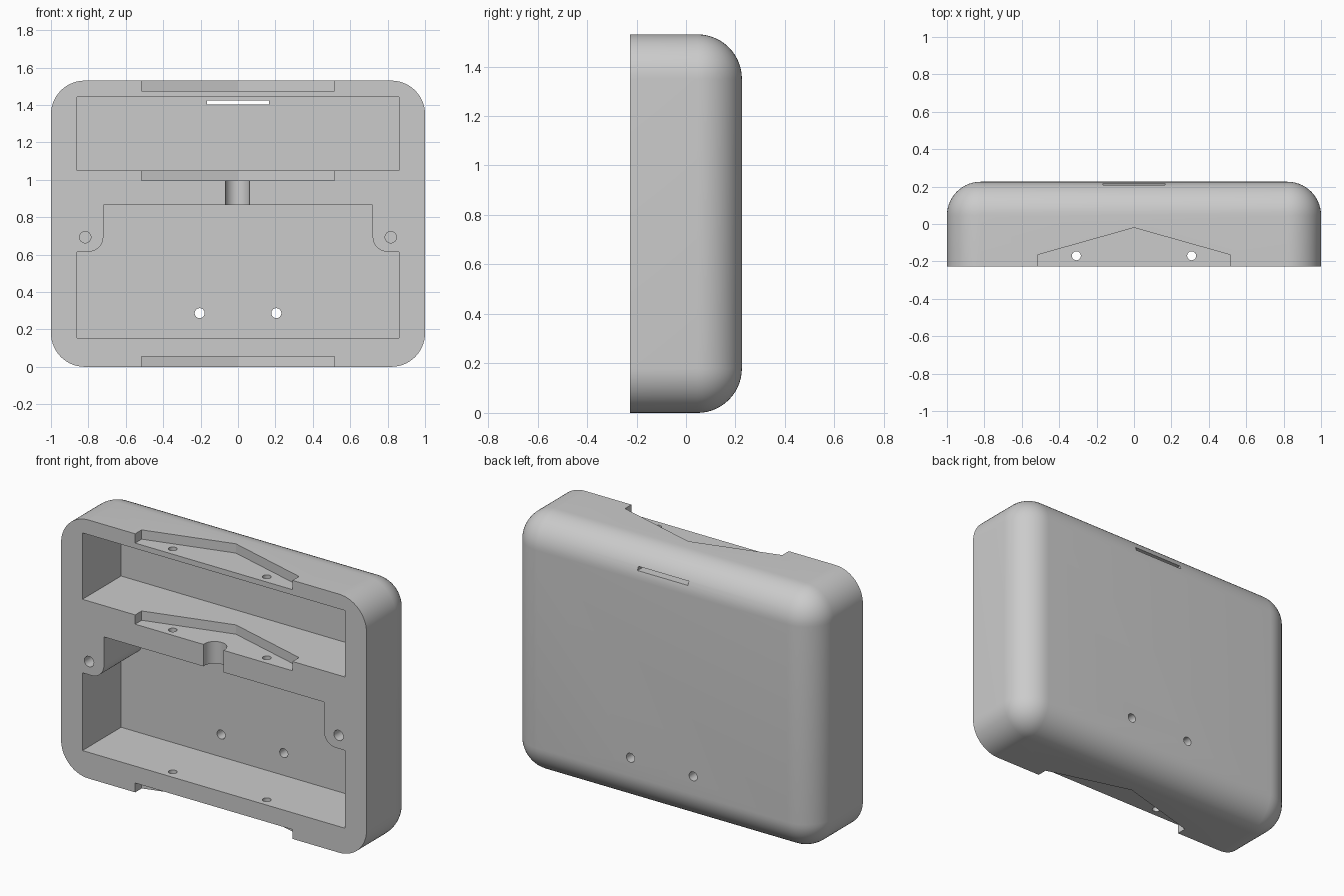
import bpy, bmesh, math
from mathutils import Vector

if "Cube" in bpy.data.objects:
    bpy.data.objects.remove(bpy.data.objects["Cube"])

W, H, FRONT, BACK = 1.0, 1.53, -0.226, 0.226
FLOOR = 0.135          # back wall of the pockets

grey = bpy.data.materials.new("light grey plastic")
grey.diffuse_color = (0.6, 0.6, 0.6, 1)
grey.use_nodes = True
grey.node_tree.nodes["Principled BSDF"].inputs["Base Color"].default_value = grey.diffuse_color


def prism(name, points, axis, lo, hi):
    """Extrude a 2D outline along y (points are x,z) or z (points are x,y)."""
    def place(p, t):
        return (p[0], t, p[1]) if axis == "y" else (p[0], p[1], t)
    bm = bmesh.new()
    face = bm.faces.new([bm.verts.new(place(p, lo)) for p in points])
    ext = bmesh.ops.extrude_face_region(bm, geom=[face])["geom"]
    shift = Vector(place((0, 0), hi - lo))
    bmesh.ops.translate(bm, vec=shift, verts=[g for g in ext if isinstance(g, bmesh.types.BMVert)])
    bmesh.ops.recalc_face_normals(bm, faces=bm.faces)
    mesh = bpy.data.meshes.new(name)
    bm.to_mesh(mesh)
    bm.free()
    ob = bpy.data.objects.new(name, mesh)
    bpy.context.collection.objects.link(ob)
    return ob


def box(x, lo, hi):
    return [(-x, lo), (x, lo), (x, hi), (-x, hi)]


def circle(cx, cy, r, n=16):
    return [(cx + r * math.cos(2 * math.pi * i / n), cy + r * math.sin(2 * math.pi * i / n))
            for i in range(n)]


# Housing: block rounded everywhere except around its front face
housing = prism("housing", box(W, 0, H), "y", FRONT, BACK)
bm = bmesh.new()
bm.from_mesh(housing.data)
edges = [e for e in bm.edges if any(v.co.y > 0 for v in e.verts)]
bmesh.ops.bevel(bm, geom=edges, offset=0.18, offset_type='OFFSET', segments=14,
                profile=0.5, affect='EDGES')
bmesh.ops.recalc_face_normals(bm, faces=bm.faces)
bm.to_mesh(housing.data)
bm.free()
housing.data.materials.append(grey)

cutters = []

# Upper pocket
cutters.append(prism("upper_pocket", box(0.86, 1.05, 1.443), "y", -0.4, FLOOR))

# Lower pocket, with a rounded screw boss left standing at each upper corner
arc = [(0.80 - 0.08 * math.sin(a), 0.695 - 0.08 * math.cos(a))
       for a in [math.pi / 2 * i / 10 for i in range(11)]]
right = [(0.86, 0.155), (0.86, 0.615)] + arc + [(0.72, 0.865)]
left = [(-x, z) for x, z in reversed(right)]
cutters.append(prism("lower_pocket", right + left, "y", -0.4, FLOOR))

# Pointed recesses in the top, the shelf and the underside
arrow = [(-0.515, -0.4), (0.515, -0.4), (0.515, -0.165), (0, -0.02), (-0.515, -0.165)]
for name, lo, hi in (("top_recess", 1.475, 1.7), ("shelf_recess", 0.995, 1.2),
                     ("base_recess", -0.2, 0.055)):
    cutters.append(prism(name, arrow, "z", lo, hi))

# Cable groove in the front of the shelf
cutters.append(prism("cable_groove", circle(-0.003, -0.215, 0.066, 32), "z", 0.8, 1.1))

# Slot through the back
cutters.append(prism("back_slot", box(0.165, 1.403, 1.425), "y", 0.0, 0.4))

# Screw holes: upright, through the back, and blind in the bosses
for s in (-1, 1):
    cutters.append(prism("upright_hole", circle(s * 0.308, -0.17, 0.024), "z", -0.2, 1.7))
    cutters.append(prism("back_hole", circle(s * 0.205, 0.287, 0.027), "y", 0.0, 0.4))
    cutters.append(prism("boss_hole", circle(s * 0.817, 0.693, 0.031), "y", -0.4, 0.0))

bpy.context.view_layer.objects.active = housing
for c in cutters:
    c.hide_render = True
    mod = housing.modifiers.new(c.name, 'BOOLEAN')
    mod.operation, mod.solver, mod.object = 'DIFFERENCE', 'EXACT', c
    bpy.ops.object.modifier_apply(modifier=mod.name)
    bpy.data.objects.remove(c)

bpy.ops.object.select_all(action='DESELECT')
housing.select_set(True)
bpy.ops.object.shade_smooth_by_angle(angle=math.radians(30))
